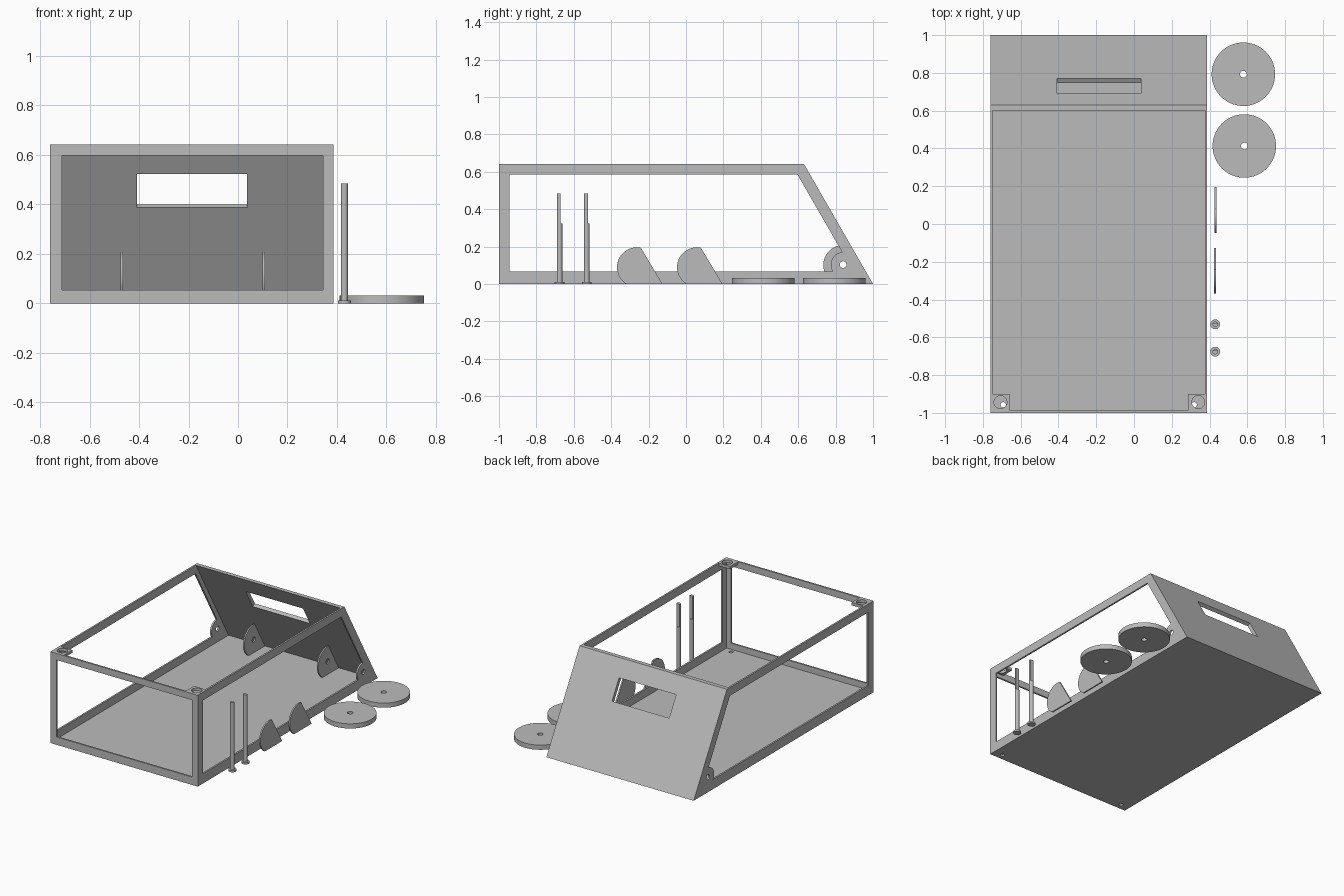
import bpy, bmesh, math
from mathutils import Matrix

cube = bpy.data.objects.get("Cube")
if cube:
    bpy.data.objects.remove(cube)

grey = bpy.data.materials.new("plain grey")
grey.use_nodes = True
grey.diffuse_color = (0.5, 0.5, 0.5, 1)
grey.node_tree.nodes["Principled BSDF"].inputs["Base Color"].default_value = (0.5, 0.5, 0.5, 1)

LEFT, RIGHT, HEIGHT, WALL = -0.76, 0.387, 0.643, 0.012
SLOPE = 0.37 / HEIGHT


def finish(name, bm):
    bmesh.ops.recalc_face_normals(bm, faces=bm.faces)
    mesh = bpy.data.meshes.new(name)
    bm.to_mesh(mesh)
    bm.free()
    mesh.materials.append(grey)
    obj = bpy.data.objects.new(name, mesh)
    bpy.context.scene.collection.objects.link(obj)
    return obj


def prism(name, profile, x0, x1):
    """Extrude a (y, z) profile along x."""
    bm = bmesh.new()
    face = bm.faces.new([bm.verts.new((x0, y, z)) for y, z in profile])
    new = bmesh.ops.extrude_face_region(bm, geom=[face])["geom"]
    verts = [v for v in new if isinstance(v, bmesh.types.BMVert)]
    bmesh.ops.translate(bm, verts=verts, vec=(x1 - x0, 0, 0))
    return finish(name, bm)


def box(name, x0, x1, y0, y1, z0, z1):
    return prism(name, [(y0, z0), (y1, z0), (y1, z1), (y0, z1)], x0, x1)


def cylinder(name, centre, radius, depth, along_x=False, sides=48):
    bm = bmesh.new()
    matrix = Matrix.Translation(centre)
    if along_x:
        matrix = matrix @ Matrix.Rotation(math.pi / 2, 4, 'Y')
    bmesh.ops.create_cone(bm, cap_ends=True, segments=sides, radius1=radius,
                          radius2=radius, depth=depth, matrix=matrix)
    return finish(name, bm)


def boolean(obj, tool, operation='DIFFERENCE'):
    mod = obj.modifiers.new("bool", 'BOOLEAN')
    mod.operation, mod.solver, mod.object = operation, 'EXACT', tool
    bpy.context.view_layer.update()
    result = bpy.data.meshes.new_from_object(
        obj.evaluated_get(bpy.context.evaluated_depsgraph_get()))
    obj.modifiers.clear()
    obj.data = result
    bpy.data.objects.remove(tool)


def slanted(z, inset):
    """Point on the sloping back at height z, moved forward by inset."""
    return (1 - z * SLOPE - inset, z)


# Housing: wedge-backed shell, open on top
housing = prism("housing", [(-1, 0), (1, 0), slanted(HEIGHT, 0), (-1, HEIGHT)], LEFT, RIGHT)
front = -1 + WALL
boolean(housing, prism("cavity", [(front, WALL), slanted(WALL, 0.03), slanted(0.7, 0.03),
                                  (front, 0.7)], LEFT + WALL, RIGHT - WALL))

# Side openings, leaving a round axle lug in each side wall
AXLE_Y, AXLE_Z = 0.84, 0.104
opening = prism("side_opening", [(-0.943, 0.068), slanted(0.068, 0.067),
                                 slanted(0.585, 0.067), (-0.943, 0.585)], -1, 1)
boolean(opening, cylinder("lug", (0, AXLE_Y, AXLE_Z), 0.066, 3, True))
boolean(housing, opening)
boolean(housing, cylinder("axle_hole", (-0.2, AXLE_Y, AXLE_Z), 0.018, 1.5, True))

# Front opening and handle slot in the sloping back
boolean(housing, box("front_opening", -0.712, 0.343, -1.1, -0.9, 0.055, 0.597))
slot = box("slot", -0.408, 0.037, -0.06, 0.06, -0.078, 0.078)
slot.data.transform(Matrix.Translation((0, *slanted(0.4675, 0)))
                    @ Matrix.Rotation(math.atan(SLOPE), 4, 'X'))
boolean(housing, slot)

# Corner plates with holes, and screw holes in the floor below
for side, x, hole_x in (("right", LEFT, -0.692), ("left", RIGHT - 0.1, 0.319)):
    plate = box(side + "_corner_plate", x, x + 0.1, -1, -0.9, HEIGHT - 0.02, HEIGHT)
    boolean(plate, cylinder("hole", (x + 0.053, -0.943, HEIGHT), 0.034, 0.2))
    boolean(housing, cylinder("screw_hole", (hole_x, -0.957, 0), 0.014, 0.1))


# Rounded brackets with a sloping rear edge
def bracket(name, x, y, base):
    r, cz = 0.106, base + 0.09
    arc = [math.radians(78 + i * 7) for i in range(24)]
    points = [(y + r * math.cos(a), cz + r * math.sin(a)) for a in arc]
    points = points + [(points[-1][0], base), (y + 0.137, base)]
    return prism(name, points, x - 0.005, x + 0.005)


for side, x in (("right", -0.47), ("left", 0.105)):
    inner = bracket(side + "_inner_bracket", x, AXLE_Y, WALL)
    boolean(inner, cylinder("hole", (x, AXLE_Y, AXLE_Z), 0.018, 0.2, True))
bracket("front_loose_bracket", 0.428, -0.263, 0)
bracket("rear_loose_bracket", 0.432, 0.058, 0)

# Wheels lying flat
for name, x, y in (("rear_wheel", 0.579, 0.793), ("front_wheel", 0.584, 0.413)):
    wheel = cylinder(name, (x, y, 0.0165), 0.168, 0.033, sides=64)
    boolean(wheel, cylinder("hole", (x, y, 0), 0.018, 0.2))

# Upright pins: flanged foot, round shaft, flattened upper half
for name, y in (("front_pin", -0.676), ("rear_pin", -0.531)):
    x = 0.43
    pin = cylinder(name, (x, y, 0.2425), 0.0145, 0.485, sides=32)
    boolean(pin, box("flat", x - 0.1, x + 0.1, y + 0.006, y + 0.1, 0.325, 0.6))
    boolean(pin, cylinder("foot", (x, y, 0.006), 0.026, 0.012, sides=32), 'UNION')

# Smooth the round walls, keep edges sharp
bpy.ops.object.select_all(action='DESELECT')
for obj in bpy.context.scene.objects:
    if obj.type == 'MESH':
        obj.select_set(True)
        bpy.context.view_layer.objects.active = obj
bpy.ops.object.shade_smooth_by_angle(angle=math.radians(30))
